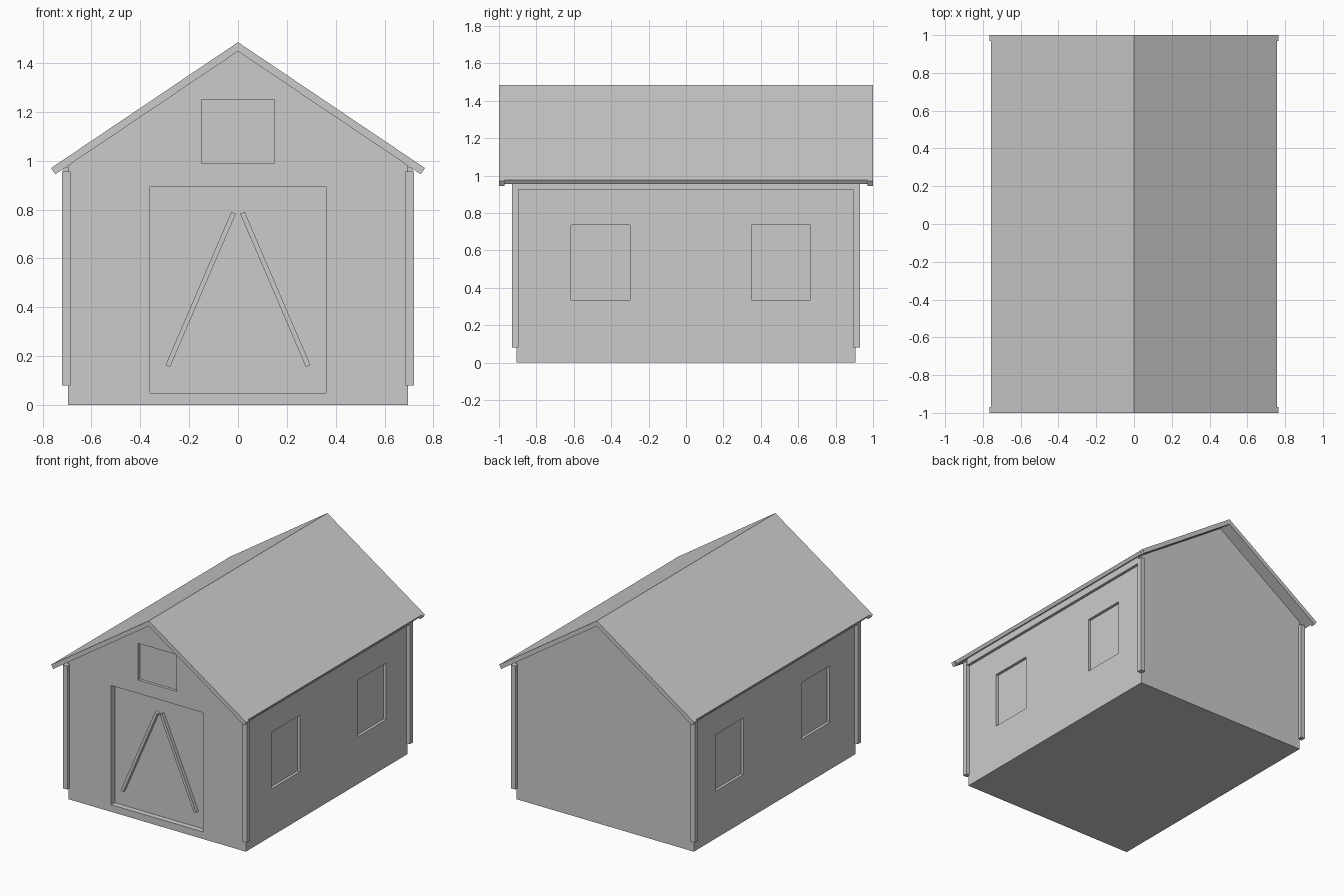
import bpy, bmesh
from mathutils import Vector

if "Cube" in bpy.data.objects:
    bpy.data.objects.remove(bpy.data.objects["Cube"], do_unlink=True)

grey = bpy.data.materials.new("plain grey")
grey.use_nodes = True
COLOUR = (0.6, 0.6, 0.6, 1)
grey.diffuse_color = COLOUR
grey.node_tree.nodes["Principled BSDF"].inputs["Base Color"].default_value = COLOUR


def finish(name, bm):
    bmesh.ops.recalc_face_normals(bm, faces=bm.faces)
    mesh = bpy.data.meshes.new(name)
    bm.to_mesh(mesh)
    bm.free()
    mesh.materials.append(grey)
    obj = bpy.data.objects.new(name, mesh)
    bpy.context.collection.objects.link(obj)
    return obj


def add_prism(bm, profile, y0, y1):
    """Extrude an (x, z) profile from y0 to y1."""
    face = bm.faces.new([bm.verts.new((x, y0, z)) for x, z in profile])
    out = bmesh.ops.extrude_face_region(bm, geom=[face])
    verts = [v for v in out["geom"] if isinstance(v, bmesh.types.BMVert)]
    bmesh.ops.translate(bm, verts=verts, vec=(0, y1 - y0, 0))


def prism(name, profile, y0, y1):
    bm = bmesh.new()
    add_prism(bm, profile, y0, y1)
    return finish(name, bm)


def rect(x0, x1, z0, z1):
    return [(x0, z0), (x1, z0), (x1, z1), (x0, z1)]


def flip(profile, side):
    return [(side * x, z) for x, z in profile]


WALL_X, WALL_Y = 0.695, 0.905
RIDGE = Vector((0, 1.485))
EAVE = Vector((0.765, 0.97))
SLOPE = (EAVE - RIDGE).normalized()
NORMAL = Vector((-SLOPE.y, SLOPE.x))


def roof_profile(thick, trim):
    """Half roof section with a square-cut eave and a plumb ridge."""
    top = EAVE - SLOPE * trim
    return [RIDGE, top, top - NORMAL * thick, RIDGE - Vector((0, thick / NORMAL.y))]


# Solid gabled body
wall_top = RIDGE.y + SLOPE.y / SLOPE.x * WALL_X - 0.025
body = prism("barn_walls", [(-WALL_X, 0), (WALL_X, 0), (WALL_X, wall_top),
                            (0, RIDGE.y - 0.025), (-WALL_X, wall_top)], -WALL_Y, WALL_Y)

# Recesses for the door, loft hatch and side windows
bm = bmesh.new()
add_prism(bm, rect(-0.36, 0.36, 0.05, 0.895), -1, -WALL_Y + 0.04)
add_prism(bm, rect(-0.15, 0.15, 0.99, 1.25), -1, -WALL_Y + 0.02)
for side in (-1, 1):
    for y0, y1 in ((-0.615, -0.3), (0.35, 0.665)):
        add_prism(bm, flip(rect(WALL_X - 0.02, 0.8, 0.335, 0.735), side), y0, y1)
cutter = finish("recess_cutter", bm)
cutter.hide_render = True
mod = body.modifiers.new("recesses", "BOOLEAN")
mod.operation = "DIFFERENCE"
mod.solver = "EXACT"
mod.object = cutter
bpy.context.view_layer.objects.active = body
bpy.ops.object.modifier_apply(modifier=mod.name)
bpy.data.objects.remove(cutter, do_unlink=True)

for side, label in ((1, "left"), (-1, "right")):
    # Roof slab and the gable boards on both ends
    prism(f"{label}_roof", flip(roof_profile(0.025, 0.01), side), -0.97, 0.97)
    for end, place in ((-1, "front"), (1, "back")):
        prism(f"{label}_{place}_gable_board", flip(roof_profile(0.031, 0), side),
              end * 0.97, end * 1.0)
        # Corner post
        prism(f"{label}_{place}_corner_post", flip(rect(0.685, 0.72, 0.08, 0.955), side),
              end * 0.895, end * 0.93)
    # Trim under the eave
    prism(f"{label}_eave_trim", flip(rect(0.69, 0.715, 0.925, 0.975), side), -0.895, 0.895)
    # Slanted door brace
    low, high = Vector((0.287, 0.16)), Vector((0.018, 0.787))
    along = (high - low).normalized()
    across = Vector((-along.y, along.x)) * 0.01
    prism(f"{label}_door_brace",
          flip([low - across, low + across, high + across, high - across], side),
          -WALL_Y + 0.015, -WALL_Y + 0.045)
